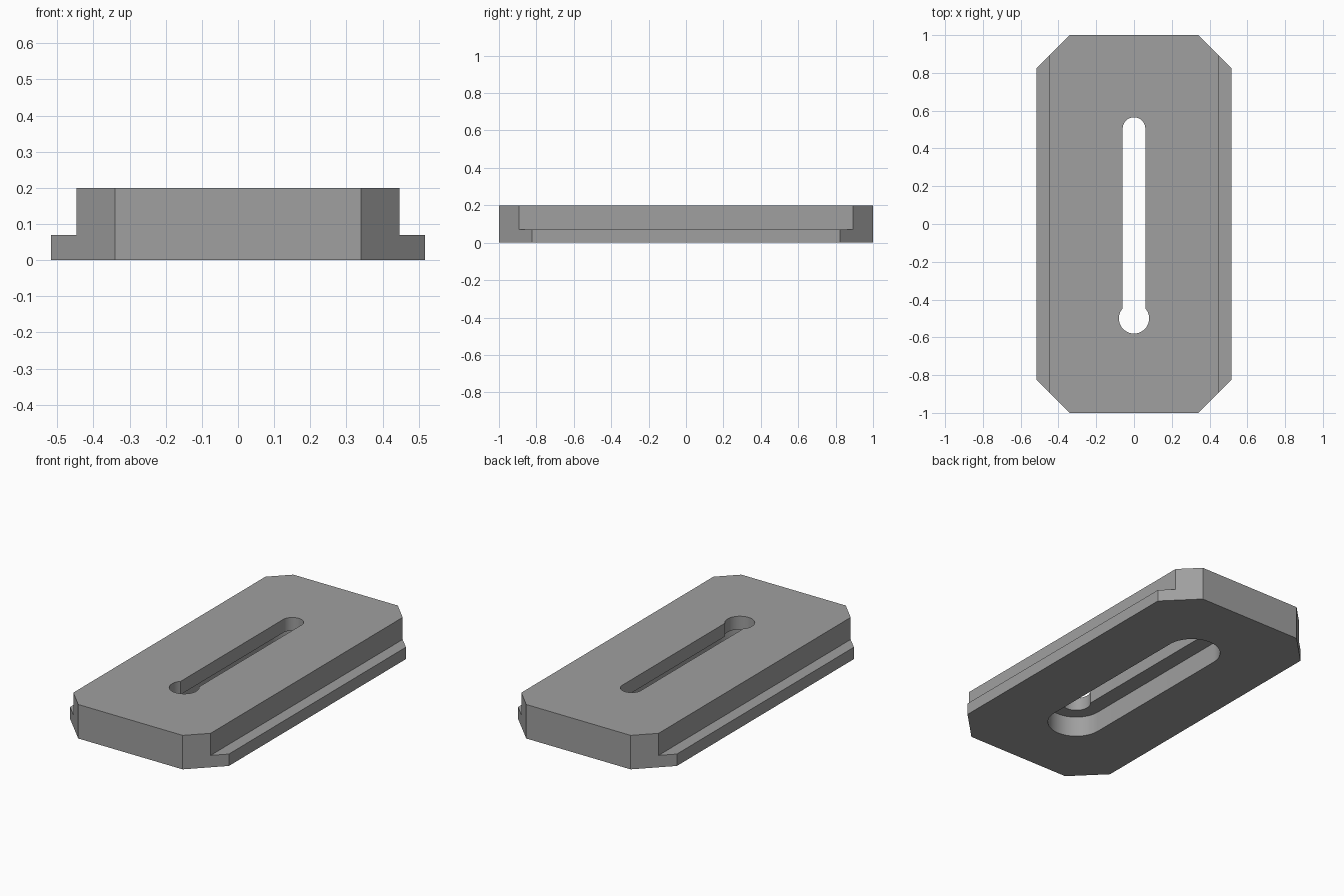
import bpy, bmesh, math

if "Cube" in bpy.data.objects:
    bpy.data.objects.remove(bpy.data.objects["Cube"])

grey = bpy.data.materials.new("plate grey")
grey.diffuse_color = (0.35, 0.35, 0.35, 1)
grey.use_nodes = True
grey.node_tree.nodes["Principled BSDF"].inputs["Base Color"].default_value = grey.diffuse_color


def prism(name, outline, z0, z1):
    """Extrude a counter-clockwise outline from z0 to z1."""
    bm = bmesh.new()
    base = bm.faces.new([bm.verts.new((x, y, z0)) for x, y in outline])
    top = bmesh.ops.extrude_face_region(bm, geom=[base])["geom"]
    verts = [v for v in top if isinstance(v, bmesh.types.BMVert)]
    bmesh.ops.translate(bm, verts=verts, vec=(0, 0, z1 - z0))
    bmesh.ops.recalc_face_normals(bm, faces=bm.faces[:])
    mesh = bpy.data.meshes.new(name)
    bm.to_mesh(mesh)
    bm.free()
    mesh.materials.append(grey)
    obj = bpy.data.objects.new(name, mesh)
    bpy.context.collection.objects.link(obj)
    return obj


def arc(cy, r, a0, a1, n=32):
    """Points on an arc centred on x = 0, angles in radians."""
    return [(r * math.cos(a0 + (a1 - a0) * i / n),
             cy + r * math.sin(a0 + (a1 - a0) * i / n)) for i in range(n + 1)]


def cut(target, cutter):
    """Subtract the cutter from the target and discard it."""
    mod = target.modifiers.new("cut", "BOOLEAN")
    mod.operation = "DIFFERENCE"
    mod.solver = "EXACT"
    mod.object = cutter
    bpy.context.view_layer.objects.active = target
    bpy.ops.object.modifier_apply(modifier=mod.name)
    bpy.data.objects.remove(cutter)


# Plate with chamfered corners
W, L, CX, CY = 0.517, 1.0, 0.34, 0.823
plate = prism("slotted_plate", [(CX, -L), (W, -CY), (W, CY), (CX, L),
                                (-CX, L), (-W, CY), (-W, -CY), (-CX, -L)], 0, 0.2)

# Ledges along both long sides
for side in (-1, 1):
    xa, xb = sorted((side * 0.447, side * 0.7))
    cut(plate, prism("ledge_cutter", [(xa, -1.2), (xb, -1.2), (xb, 1.2), (xa, 1.2)],
                     0.07, 0.3))

# Wide round-ended recess in the underside
cut(plate, prism("recess_cutter",
                 arc(0.5, 0.157, 0, math.pi) + arc(-0.5, 0.157, math.pi, 2 * math.pi),
                 -0.1, 0.122))

# Keyhole slot through the top: narrow slot opening into a larger round hole
neck = math.acos(0.06 / 0.08)
cut(plate, prism("keyhole_cutter",
                 arc(0.505, 0.06, 0, math.pi)
                 + arc(-0.5, 0.08, math.pi - neck, 2 * math.pi + neck, 48),
                 0.05, 0.3))

# Smooth curved walls, crisp edges
bpy.ops.object.select_all(action="DESELECT")
plate.select_set(True)
bpy.context.view_layer.objects.active = plate
bpy.ops.object.shade_smooth_by_angle(angle=math.radians(30))
